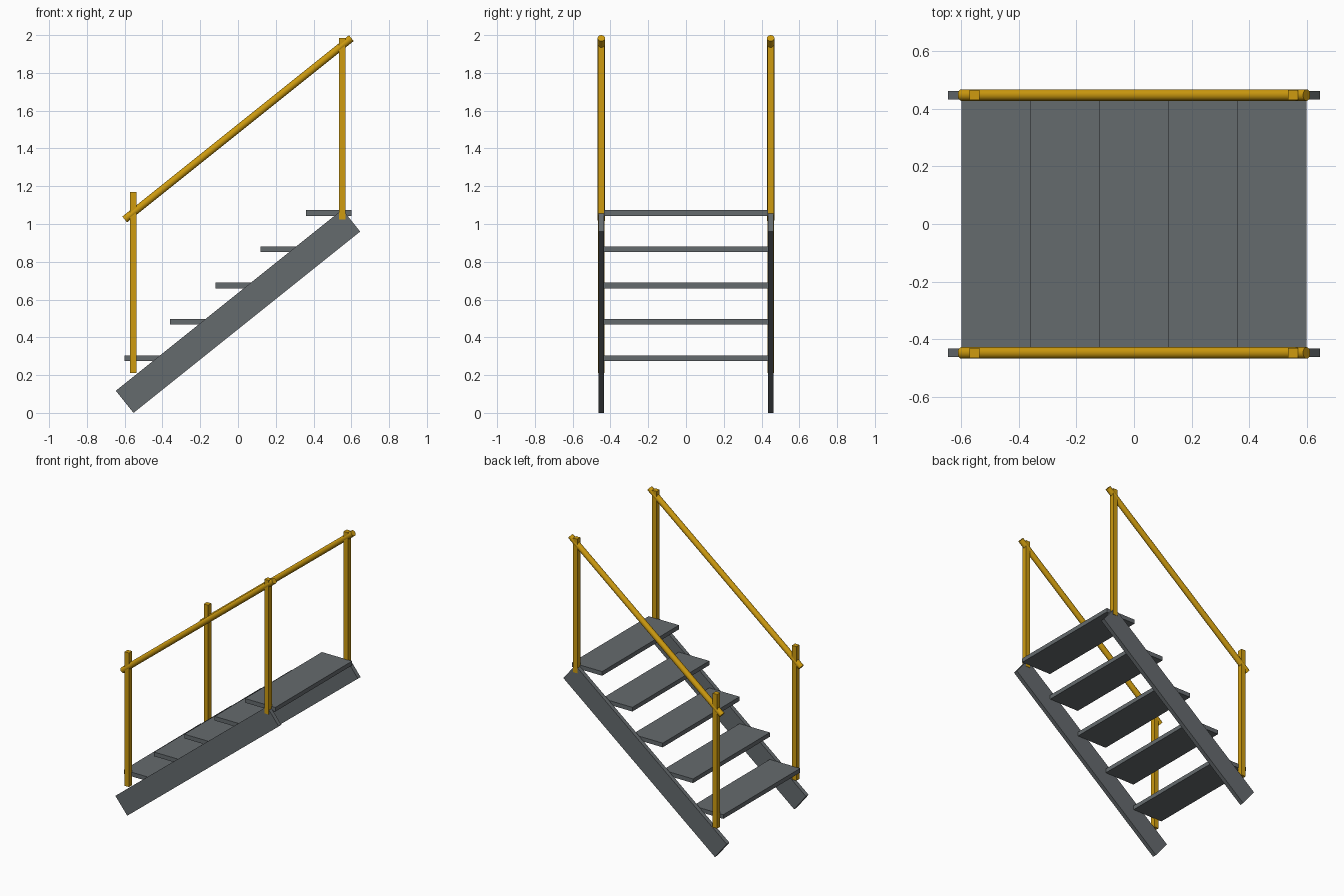
import bpy
import math
from mathutils import Matrix, Vector

cube = bpy.data.objects.get("Cube")
if cube:
    bpy.data.objects.remove(cube, do_unlink=True)


def make_material(name, rgb):
    mat = bpy.data.materials.new(name)
    mat.use_nodes = True
    color = (*rgb, 1.0)
    mat.diffuse_color = color
    mat.node_tree.nodes["Principled BSDF"].inputs["Base Color"].default_value = color
    return mat


steel = make_material("steel grey", (0.13, 0.145, 0.155))
yellow = make_material("safety yellow", (0.62, 0.33, 0.005))

PITCH = math.atan2(0.96, 1.2)      # slope of the flight
LENGTH = math.hypot(0.96, 1.2)
SIDE = 0.448                       # distance of stringers and rails from the middle


def box(name, center, size, mat, tilt=0.0):
    bpy.ops.mesh.primitive_cube_add(size=1, location=center, rotation=(0, -tilt, 0))
    obj = bpy.context.object
    obj.name = name
    obj.data.transform(Matrix.Diagonal((*size, 1)))
    obj.data.materials.append(mat)
    return obj


def tube(name, center, radius, length, mat, tilt):
    bpy.ops.mesh.primitive_cylinder_add(
        vertices=24, radius=radius, depth=length, location=center,
        rotation=(0, math.pi / 2 - tilt, 0))
    obj = bpy.context.object
    obj.name = name
    obj.data.materials.append(mat)
    bpy.ops.object.shade_smooth_by_angle()
    return obj


# Treads
for i in range(5):
    box(f"tread_{i + 1}", Vector((-0.48 + 0.24 * i, 0, 0.29 + 0.192 * i)),
        (0.24, 0.87, 0.03), steel)

# Stringers, posts and handrails on both sides
for side, y in (("front", -SIDE), ("back", SIDE)):
    box(f"{side}_stringer", (0, y, 0.5386), (LENGTH, 0.03, 0.15), steel, PITCH)
    box(f"{side}_lower_post", (-0.555, y, 0.69), (0.035, 0.035, 0.96), yellow)
    box(f"{side}_upper_post", (0.552, y, 1.505), (0.035, 0.035, 0.96), yellow)
    tube(f"{side}_handrail", (0, y, 1.504), 0.02, LENGTH, yellow, PITCH)
